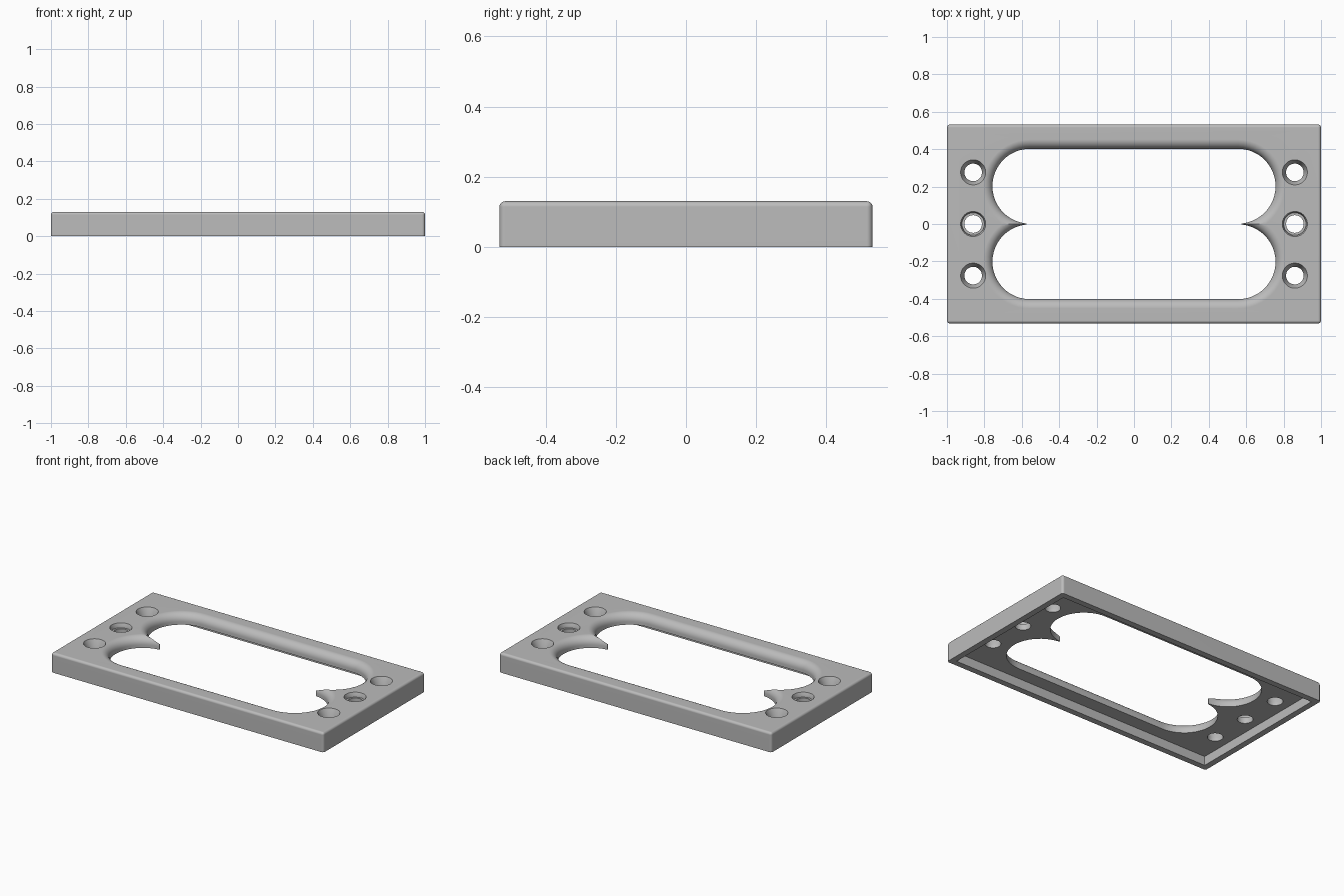
import bpy, bmesh, math

cube = bpy.data.objects.get("Cube")
if cube:
    bpy.data.objects.remove(cube, do_unlink=True)

TOP, CEILING = 0.13, 0.06        # plate top and underside of the plate inside the rim
HALF_X, HALF_Y, RIM = 1.0, 0.532, 0.04

grey = bpy.data.materials.new("plain grey")
grey.use_nodes = True
colour = (0.5, 0.5, 0.5, 1)
grey.diffuse_color = colour
grey.node_tree.nodes["Principled BSDF"].inputs["Base Color"].default_value = colour


def finish(name, bm):
    bmesh.ops.recalc_face_normals(bm, faces=bm.faces)
    mesh = bpy.data.meshes.new(name)
    bm.to_mesh(mesh)
    bm.free()
    mesh.materials.append(grey)
    ob = bpy.data.objects.new(name, mesh)
    bpy.context.collection.objects.link(ob)
    return ob


def box(name, hx, hy, z0, z1, bevel=0):
    bm = bmesh.new()
    bmesh.ops.create_cube(bm, size=2)
    for v in bm.verts:
        v.co = (v.co.x * hx, v.co.y * hy, z1 if v.co.z > 0 else z0)
    if bevel:
        # round every edge except those resting on the ground
        edges = [e for e in bm.edges if max(v.co.z for v in e.verts) > z0]
        bmesh.ops.bevel(bm, geom=edges, offset=bevel, segments=5,
                        profile=0.5, affect='EDGES')
    return finish(name, bm)


def loft(name, profile, cx, cy, half_length=0.0, steps=24):
    """Stack (radius, z) outlines: circles, or stadiums when half_length is set."""
    bm = bmesh.new()
    rings = []
    for r, z in profile:
        ring = []
        for side in (1, -1):
            for i in range(steps + 1 if half_length else steps):
                a = math.pi * i / steps - math.pi / 2
                ring.append(bm.verts.new((cx + side * (half_length + r * math.cos(a)),
                                          cy + side * r * math.sin(a), z)))
        rings.append(ring)
    for low, high in zip(rings, rings[1:]):
        for i in range(len(low)):
            j = (i + 1) % len(low)
            bm.faces.new((low[i], low[j], high[j], high[i]))
    bm.faces.new(rings[0][::-1])
    bm.faces.new(rings[-1])
    return finish(name, bm)


def cut(target, cutter):
    cutter.hide_render = True
    mod = target.modifiers.new("cut", 'BOOLEAN')
    mod.operation, mod.solver, mod.object = 'DIFFERENCE', 'EXACT', cutter
    bpy.ops.object.modifier_apply(modifier=mod.name)
    bpy.data.objects.remove(cutter, do_unlink=True)


# Rounded plate with a hollow underside
plate = box("frame_plate", HALF_X, HALF_Y, 0, TOP, 0.016)
bpy.ops.object.select_all(action='DESELECT')
plate.select_set(True)
bpy.context.view_layer.objects.active = plate
cut(plate, box("underside_hollow", HALF_X - RIM, HALF_Y - RIM, -0.1, CEILING))

# Double opening: two long lobes with a rounded upper lip, joined in the middle
cut(plate, box("opening_bridge", 0.575, 0.15, -0.1, 0.3))
LIP, LOBE = 0.05, 0.2
lobe_profile = [(LOBE, -0.1)]
for i in range(9):
    a = math.pi / 2 * i / 8
    lobe_profile.append((LOBE + LIP * (1 - math.cos(a)), TOP - LIP + LIP * math.sin(a)))
lobe_profile.append((LOBE + LIP, 0.3))
for side in (-1, 1):
    cut(plate, loft("opening_lobe", lobe_profile, 0, side * 0.202, 0.557))

# Screw holes: countersunk at the corners, stepped in the middle
countersunk = [(0.047, -0.1), (0.047, 0.085), (0.067, TOP), (0.067, 0.3)]
stepped = [(0.047, -0.1), (0.047, 0.1), (0.06, 0.1), (0.06, 0.112),
           (0.067, TOP), (0.067, 0.3)]
for x in (-0.86, 0.86):
    for y in (-0.276, 0, 0.276):
        cut(plate, loft("screw_hole", countersunk if y else stepped, x, y))

# Smooth rounded edges, flat faces kept flat
bpy.ops.object.shade_smooth_by_angle(angle=math.radians(30))
weighted = plate.modifiers.new("even_shading", 'WEIGHTED_NORMAL')
weighted.keep_sharp = True
